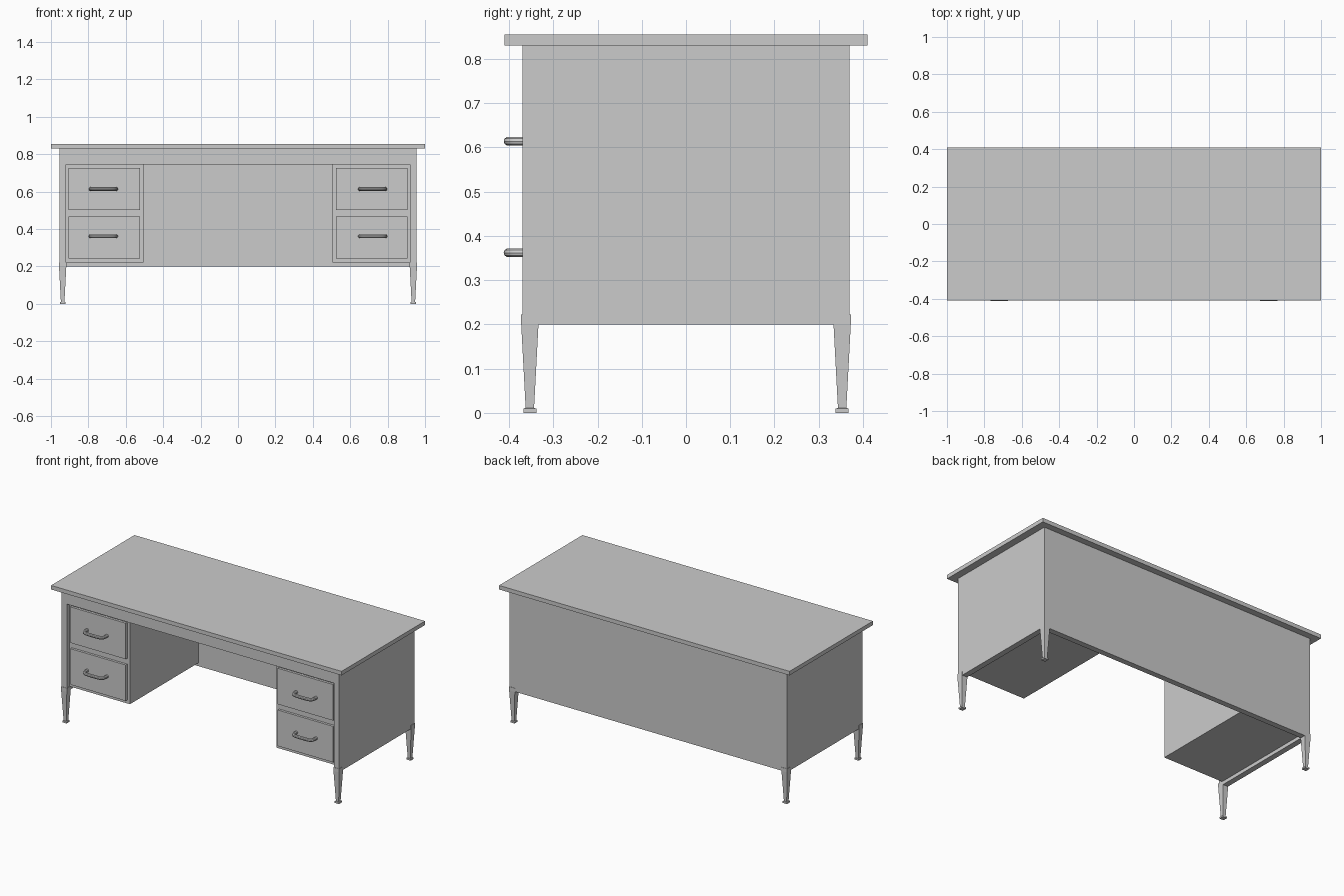
import bpy, bmesh

if "Cube" in bpy.data.objects:
    bpy.data.objects.remove(bpy.data.objects["Cube"])

def mesh_object(name, bm):
    mesh = bpy.data.meshes.new(name)
    bmesh.ops.recalc_face_normals(bm, faces=bm.faces)
    bm.to_mesh(mesh)
    bm.free()
    obj = bpy.data.objects.new(name, mesh)
    bpy.context.collection.objects.link(obj)
    return obj

def box(name, x0, x1, y0, y1, z0, z1):
    bm = bmesh.new()
    bmesh.ops.create_cube(bm, size=1)
    for v in bm.verts:
        v.co.x = x1 if v.co.x > 0 else x0
        v.co.y = y1 if v.co.y > 0 else y0
        v.co.z = z1 if v.co.z > 0 else z0
    return mesh_object(name, bm)

def leg(name, cx, cy):
    # square stack: foot pad, then tapered shaft; (half width, height)
    profile = [(0.0145, 0), (0.0145, 0.01), (0.0095, 0.011), (0.0195, 0.2), (0.0195, 0.222)]
    bm = bmesh.new()
    rings = [[bm.verts.new((cx + sx * w, cy + sy * w, z))
              for sx, sy in ((-1, -1), (1, -1), (1, 1), (-1, 1))] for w, z in profile]
    for a, b in zip(rings, rings[1:]):
        for i in range(4):
            j = (i + 1) % 4
            bm.faces.new((a[i], a[j], b[j], b[i]))
    bm.faces.new(rings[0][::-1])
    bm.faces.new(rings[-1])
    return mesh_object(name, bm)

def handle(name, cx, cz):
    # bowed round bar
    pts = [(-0.068, -0.345), (-0.07, -0.385), (-0.052, -0.402), (0, -0.402),
           (0.052, -0.402), (0.07, -0.385), (0.068, -0.345)]
    curve = bpy.data.curves.new(name, 'CURVE')
    curve.dimensions = '3D'
    curve.bevel_depth = 0.01
    curve.bevel_resolution = 3
    curve.resolution_u = 5
    sp = curve.splines.new('NURBS')
    sp.points.add(len(pts) - 1)
    for p, (x, y) in zip(sp.points, pts):
        p.co = (cx + x, y, cz, 1)
    sp.order_u = 3
    sp.use_endpoint_u = True
    obj = bpy.data.objects.new(name, curve)
    bpy.context.collection.objects.link(obj)
    bpy.ops.object.select_all(action='DESELECT')
    obj.select_set(True)
    bpy.context.view_layer.objects.active = obj
    bpy.ops.object.convert(target='MESH')
    bpy.ops.object.shade_smooth_by_angle()

# Top, back panel and front rail
box("desk_top", -1, 1, -0.41, 0.41, 0.83, 0.855)
box("back_panel", -0.92, 0.92, 0.335, 0.37, 0.2, 0.83)
box("front_rail", -0.92, 0.92, -0.37, -0.335, 0.745, 0.83)

for side, s in (("left", -1), ("right", 1)):
    def side_box(name, a, b, *rest):
        return box(f"{side}_{name}", min(s * a, s * b), max(s * a, s * b), *rest)

    # Side panel and recessed drawer pedestal
    side_box("side_panel", 0.92, 0.955, -0.37, 0.37, 0.2, 0.83)
    side_box("pedestal", 0.505, 0.92, -0.342, 0.335, 0.222, 0.83)

    # Drawer fronts with handles
    for level, z0, z1, hz in (("lower", 0.243, 0.467, 0.362), ("upper", 0.503, 0.727, 0.614)):
        d = side_box(f"{level}_drawer", 0.523, 0.905, -0.357, -0.342, z0, z1)
        handle(f"{side}_{level}_handle", s * 0.72, hz)

    # Tapered legs
    leg(f"{side}_front_leg", s * 0.9375, -0.353)
    leg(f"{side}_back_leg", s * 0.9375, 0.353)
